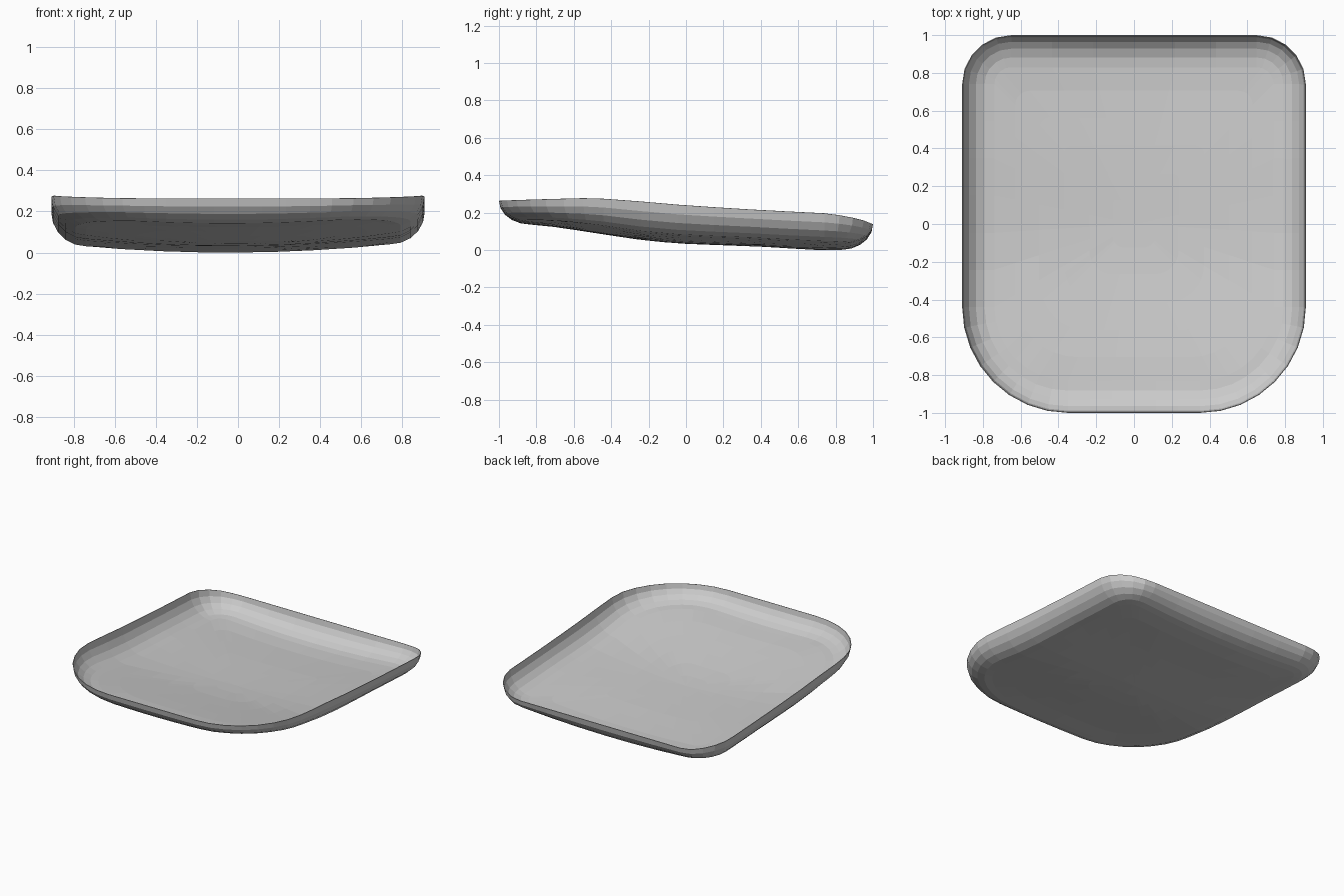
import bpy, bmesh, math

if "Cube" in bpy.data.objects:
    bpy.data.objects.remove(bpy.data.objects["Cube"])

W, L = 0.91, 1.0            # half width, half length
R_BACK, R_FRONT = 0.26, 0.56


def interp(table, v):
    """Piecewise linear lookup."""
    if v <= table[0][0]:
        return table[0][1]
    for (a, za), (b, zb) in zip(table, table[1:]):
        if v <= b:
            return za + (zb - za) * (v - a) / (b - a)
    return table[-1][1]


RIM = [(-1, .265), (-.8, .272), (-.5, .28), (-.25, .262), (0, .24), (.4, .215),
       (.76, .197), (.87, .18), (.95, .16), (1, .14)]
FLOOR = [(-.8, .138), (-.65, .118), (-.5, .095), (-.35, .072), (-.2, .05), (0, .035),
         (.4, .02), (.7, .002), (.84, .003)]


def floor_z(x, y):
    return interp(FLOOR, y) + 0.036 * ((x + 0.05) / 0.75) ** 2


def outline(inset):
    """Rounded rectangle, pulled in by inset, same point count every time."""
    pts = []
    corners = [(1, 1, R_BACK, 0, 5), (-1, 1, R_BACK, 90, 5),
               (-1, -1, R_FRONT, 180, 8), (1, -1, R_FRONT, 270, 8)]
    for sx, sy, r, start, n in corners:
        cx, cy = sx * (W - r), sy * (L - r)
        for i in range(n + 1):
            a = math.radians(start + 90 * i / n)
            pts.append((cx + (r - inset) * math.cos(a), cy + (r - inset) * math.sin(a)))
    # extra points along the straight runs
    full = []
    for p, q in zip(pts, pts[1:] + pts[:1]):
        d = math.dist(p, q)
        full.append(p)
        if d > 0.45:
            for k in range(1, 6):
                full.append((p[0] + (q[0] - p[0]) * k / 6, p[1] + (q[1] - p[1]) * k / 6))
    return full


# Seat pan: curved wall rings from the rim down, then floor rings to the centre
bm = bmesh.new()
DEPTH = 0.17
rim = outline(0)
foot = outline(DEPTH)
rings = []
STEPS = 5
for k in range(STEPS + 1):
    t = math.pi / 2 * k / STEPS
    s = 1 - math.sin(t)
    ring = []
    for (x, y), r, f in zip(outline(DEPTH * (1 - math.cos(t))), rim, foot):
        low = floor_z(*f)
        ring.append(bm.verts.new((x, y, low + (interp(RIM, r[1]) - low) * s)))
    rings.append(ring)
for scale in (0.85, 0.68, 0.5, 0.32, 0.15):
    rings.append([bm.verts.new((x * scale, y * scale, floor_z(x * scale, y * scale)))
                  for x, y in foot])
n = len(rim)
for a, b in zip(rings, rings[1:]):
    for i in range(n):
        j = (i + 1) % n
        bm.faces.new((a[i], a[j], b[j], b[i]))
centre = bm.verts.new((0, 0, floor_z(0, 0)))
for i in range(n):
    bm.faces.new((rings[-1][i], rings[-1][(i + 1) % n], centre))

# stand the lowest point on the ground
low = min(v.co.z for v in bm.verts)
for v in bm.verts:
    v.co.z -= low

mesh = bpy.data.meshes.new("seat_pan")
bm.to_mesh(mesh)
bm.free()
pan = bpy.data.objects.new("seat_pan", mesh)
bpy.context.collection.objects.link(pan)

# Thin shell, thickened to the inside
shell = pan.modifiers.new("shell", 'SOLIDIFY')
shell.thickness = 0.004
shell.offset = 1

grey = bpy.data.materials.new("light grey")
grey.diffuse_color = (0.6, 0.6, 0.6, 1)
grey.use_nodes = True
grey.node_tree.nodes["Principled BSDF"].inputs["Base Color"].default_value = grey.diffuse_color
mesh.materials.append(grey)
